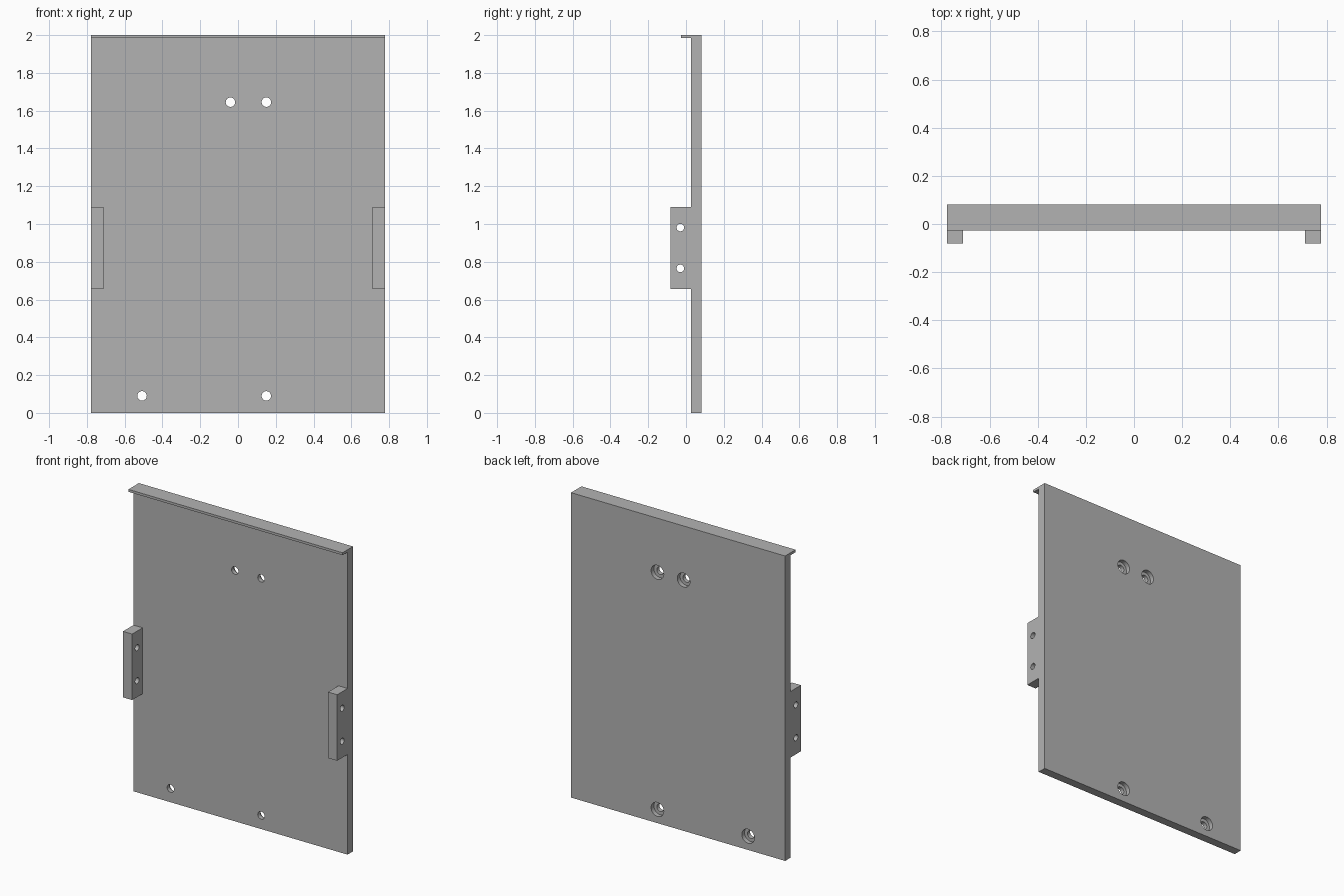
import bpy, bmesh, math
from mathutils import Matrix, Vector

cube = bpy.data.objects.get("Cube")
if cube:
    bpy.data.objects.remove(cube, do_unlink=True)

HALF_W, HEIGHT = 0.777, 2.0
BACK, FACE = 0.082, 0.026          # rear and front planes of the sheet
LIP_FRONT, TAB_FRONT = -0.026, -0.082

grey = bpy.data.materials.new("plain grey")
grey.use_nodes = True
colour = (0.45, 0.45, 0.45, 1)
grey.diffuse_color = colour
grey.node_tree.nodes["Principled BSDF"].inputs["Base Color"].default_value = colour


def finish(name, bm):
    bmesh.ops.recalc_face_normals(bm, faces=bm.faces)
    mesh = bpy.data.meshes.new(name)
    bm.to_mesh(mesh)
    bm.free()
    mesh.materials.append(grey)
    obj = bpy.data.objects.new(name, mesh)
    bpy.context.collection.objects.link(obj)
    return obj


def extrude_profile(name, points, x0, x1):
    """Extrude a (y, z) outline along x."""
    bm = bmesh.new()
    face = bm.faces.new([bm.verts.new((x0, y, z)) for y, z in points])
    out = bmesh.ops.extrude_face_region(bm, geom=[face])
    moved = [v for v in out["geom"] if isinstance(v, bmesh.types.BMVert)]
    bmesh.ops.translate(bm, verts=moved, vec=(x1 - x0, 0, 0))
    return finish(name, bm)


def rod(name, centre, radius, length, axis):
    turn = Vector((0, 0, 1)).rotation_difference(Vector(axis)).to_matrix().to_4x4()
    bm = bmesh.new()
    bmesh.ops.create_cone(bm, cap_ends=True, segments=32, radius1=radius, radius2=radius,
                          depth=length, matrix=Matrix.Translation(centre) @ turn)
    return finish(name, bm)


def combine(target, tool, operation):
    tool.hide_render = True
    mod = target.modifiers.new(operation.lower(), "BOOLEAN")
    mod.operation, mod.solver, mod.object = operation, "EXACT", tool
    bpy.context.view_layer.objects.active = target
    bpy.ops.object.modifier_apply(modifier=mod.name)
    bpy.data.objects.remove(tool, do_unlink=True)


# Sheet with the thin lip folded forward along its top edge
lip_z = HEIGHT - 0.016
panel = extrude_profile("panel", [(BACK, 0), (BACK, HEIGHT), (LIP_FRONT, HEIGHT),
                                  (LIP_FRONT, lip_z), (FACE, lip_z), (FACE, 0)],
                        -HALF_W, HALF_W)

# Side mounting tabs, each with two cross holes
for side in (-1, 1):
    tab = extrude_profile("side_tab", [(TAB_FRONT, 0.657), (BACK, 0.657),
                                       (BACK, 1.09), (TAB_FRONT, 1.09)],
                          side * 0.711, side * HALF_W)
    combine(panel, tab, "UNION")
    for z in (0.765, 0.981):
        combine(panel, rod("tab_hole", (side * 0.744, -0.03, z), 0.02, 0.2, (1, 0, 0)),
                "DIFFERENCE")

# Screw holes, counterbored from the back
for x, z in ((-0.04, 1.645), (0.15, 1.645), (-0.508, 0.09), (0.15, 0.09)):
    combine(panel, rod("screw_hole", (x, 0.05, z), 0.025, 0.3, (0, 1, 0)), "DIFFERENCE")
    combine(panel, rod("counterbore", (x, BACK, z), 0.046, 0.058, (0, 1, 0)), "DIFFERENCE")

# Merge flat regions and smooth only the hole walls
bm = bmesh.new()
bm.from_mesh(panel.data)
bmesh.ops.remove_doubles(bm, verts=bm.verts, dist=0.0001)
bmesh.ops.dissolve_limit(bm, angle_limit=math.radians(1), verts=bm.verts, edges=bm.edges)
bm.to_mesh(panel.data)
bm.free()
panel.select_set(True)
bpy.context.view_layer.objects.active = panel
bpy.ops.object.shade_smooth_by_angle(angle=math.radians(30))
